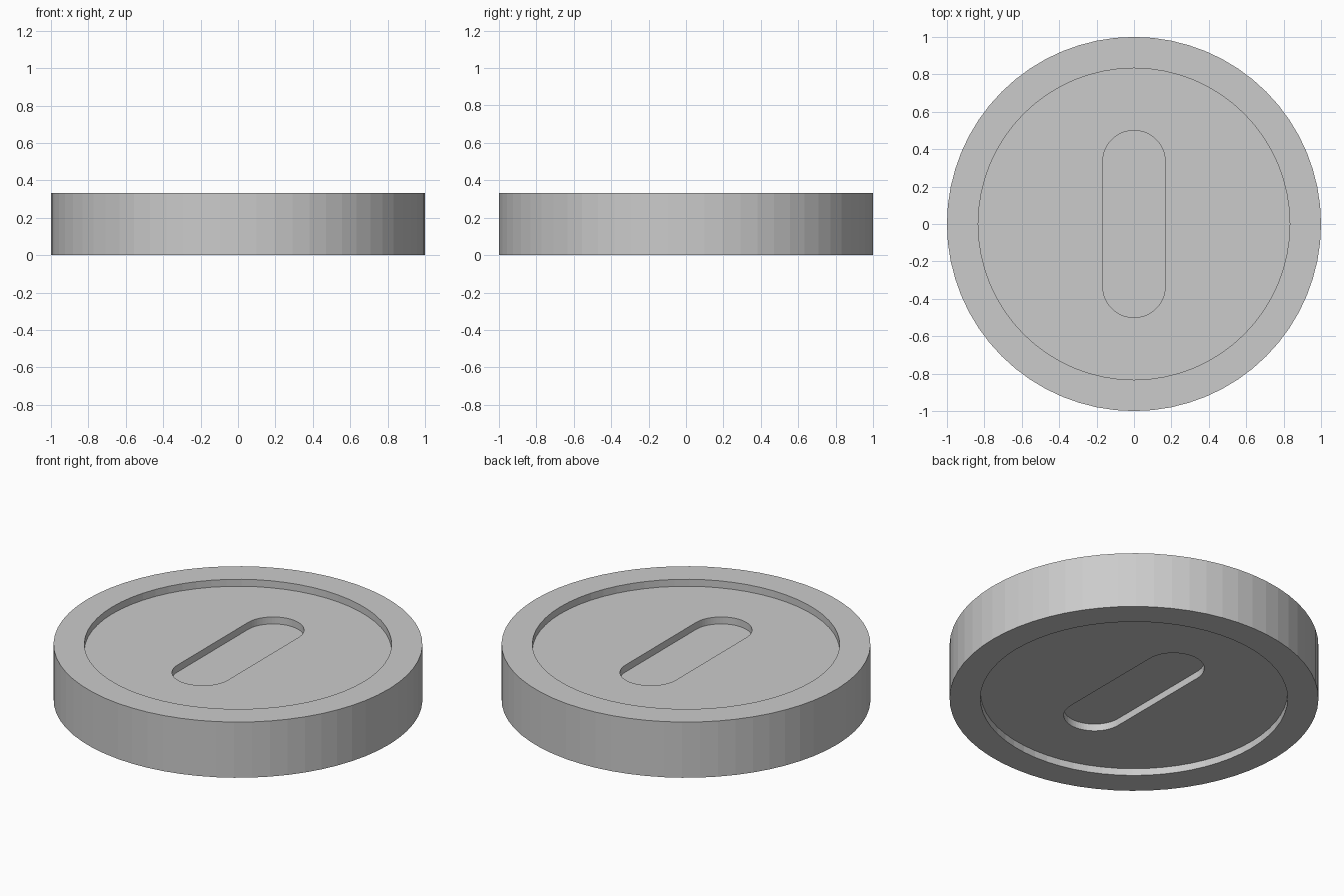
import bpy
import bmesh
from math import cos, sin, pi

SIDES = 64
HEIGHT = 0.333
STEP = 0.042            # depth of the recess, and of the slot below it
RIM, RECESS = 1.0, 0.833
SLOT_R, SLOT_Y = 0.167, 0.333

cube = bpy.data.objects.get("Cube")
if cube:
    bpy.data.objects.remove(cube)

grey = bpy.data.materials.new("plain_grey")
grey.use_nodes = True
colour = (0.6, 0.6, 0.6, 1)
grey.diffuse_color = colour
grey.node_tree.nodes["Principled BSDF"].inputs["Base Color"].default_value = colour

bm = bmesh.new()


def circle(radius, z):
    return [bm.verts.new((radius * cos(2 * pi * i / SIDES),
                          radius * sin(2 * pi * i / SIDES), z)) for i in range(SIDES)]


def slot(z):
    # Rounded slot: two half circles with straight sides along y
    half = SIDES // 2
    return [bm.verts.new((side * SLOT_R * cos(pi * i / (half - 1)),
                          side * (SLOT_Y + SLOT_R * sin(pi * i / (half - 1))), z))
            for side in (1, -1) for i in range(half)]


# Loops run from the lower slot floor, out over the rim, to the upper slot floor
top = HEIGHT
loops = [
    slot(2 * STEP), slot(STEP), circle(RECESS, STEP), circle(RECESS, 0),
    circle(RIM, 0), circle(RIM, top),
    circle(RECESS, top), circle(RECESS, top - STEP), slot(top - STEP), slot(top - 2 * STEP),
]
for a, b in zip(loops, loops[1:]):
    for i in range(SIDES):
        j = (i + 1) % SIDES
        bm.faces.new((a[i], a[j], b[j], b[i]))

# Slot floors
bm.faces.new(loops[0][::-1])
bm.faces.new(loops[-1])
bmesh.ops.recalc_face_normals(bm, faces=bm.faces)

mesh = bpy.data.meshes.new("slotted_disc")
bm.to_mesh(mesh)
bm.free()
mesh.materials.append(grey)
disc = bpy.data.objects.new("slotted_disc", mesh)
bpy.context.collection.objects.link(disc)
